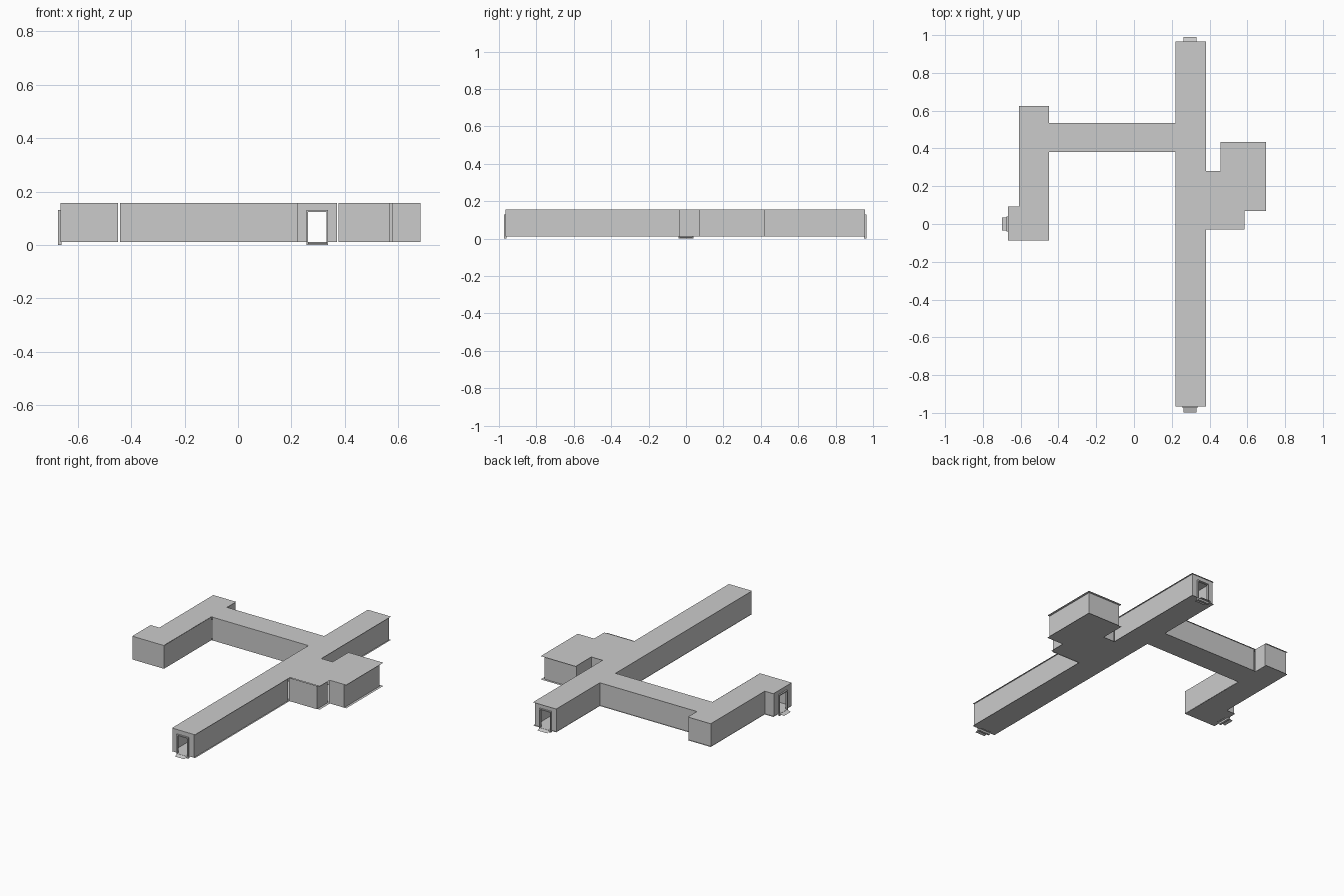
import bpy, bmesh
from mathutils import Matrix, Vector
from math import pi

cube = bpy.data.objects.get("Cube")
if cube:
    bpy.data.objects.remove(cube)

grey = bpy.data.materials.new("plain grey")
grey.use_nodes = True
colour = (0.6, 0.6, 0.6, 1)
grey.diffuse_color = colour
grey.node_tree.nodes["Principled BSDF"].inputs["Base Color"].default_value = colour

FLOOR, ROOF = 0.012, 0.157
DOOR_H, HALF = 0.13, 0.04


def finish(name, bm):
    mesh = bpy.data.meshes.new(name)
    bm.to_mesh(mesh)
    bm.free()
    mesh.materials.append(grey)
    obj = bpy.data.objects.new(name, mesh)
    bpy.context.scene.collection.objects.link(obj)
    return obj


def quad(bm, pts):
    return bm.faces.new([bm.verts.new(p) for p in pts])


def sheet(name, z, x0, y0, x1, y1, up):
    """Thin horizontal panel for a roof or floor."""
    bm = bmesh.new()
    pts = [(x0, y0, z), (x1, y0, z), (x1, y1, z), (x0, y1, z)]
    quad(bm, pts if up else pts[::-1])
    finish(name, bm)


def walls(name, *paths):
    """Upright panels along paths, outside on the right of travel."""
    bm = bmesh.new()
    for path in paths:
        for a, b in zip(path, path[1:]):
            quad(bm, [(*a, FLOOR), (*b, FLOOR), (*b, ROOF), (*a, ROOF)])
    finish(name, bm)


def box(bm, x0, x1, y0, y1, z0, z1):
    m = Matrix.Translation(((x0 + x1) / 2, (y0 + y1) / 2, (z0 + z1) / 2))
    m = m @ Matrix.Diagonal((x1 - x0, y1 - y0, z1 - z0, 1))
    bmesh.ops.create_cube(bm, size=1, matrix=m)


def doorway(name, x, y, turn, left, right):
    """End wall with a door hole, frame, sill and ramp; local -y is outside."""
    place = Matrix.Translation((x, y, 0)) @ Matrix.Rotation(turn, 4, 'Z')
    wall = bmesh.new()
    for a, b, low in ((left, -HALF, FLOOR), (-HALF, HALF, DOOR_H), (HALF, right, FLOOR)):
        quad(wall, [(a, 0, low), (b, 0, low), (b, 0, ROOF), (a, 0, ROOF)])
    frame = bmesh.new()
    for s in (-HALF, HALF - 0.006):
        box(frame, s, s + 0.006, -0.009, 0.004, 0.004, DOOR_H)
    box(frame, -HALF, HALF, -0.009, 0.004, DOOR_H - 0.006, DOOR_H)
    box(frame, -HALF, HALF, -0.009, 0.004, 0, FLOOR)
    ramp = bmesh.new()
    w = 0.034
    profile = [(-0.034, 0.004), (-0.009, 0.011), (0.004, 0.011), (0.025, 0.005)]
    for (ya, za), (yb, zb) in zip(profile, profile[1:]):
        quad(ramp, [(-w, ya, za), (w, ya, za), (w, yb, zb), (-w, yb, zb)])
    for part, bm in (("end_wall", wall), ("door_frame", frame), ("ramp", ramp)):
        bm.transform(place)
        finish(name + "_" + part, bm)


# Roof and floor panels of every wing
footprints = {
    "main_corridor": (0.22, -0.965, 0.38, 0.965),
    "annex_hall": (0.38, -0.03, 0.585, 0.28),
    "annex_room": (0.585, 0.07, 0.698, 0.435),
    "annex_back": (0.457, 0.28, 0.585, 0.435),
    "link_corridor": (-0.45, 0.38, 0.22, 0.535),
    "side_wing": (-0.608, -0.088, -0.45, 0.625),
    "entrance_lobby": (-0.668, -0.088, -0.608, 0.093),
}
for part, rect in footprints.items():
    sheet(part + "_roof", ROOF, *rect, True)
    sheet(part + "_floor", FLOOR, *rect, False)

# Side walls, left open where wings join
L, R, F, B = 0.223, 0.371, -0.965, 0.957
walls("main_corridor_walls",
      [(R, F), (R, -0.035)], [(R, 0.272), (R, B)],
      [(L, B), (L, 0.528)], [(L, 0.38), (L, F)])
walls("annex_walls",
      [(0.377, -0.035), (0.569, -0.035), (0.569, 0.07)],
      [(0.579, 0.07), (0.683, 0.07), (0.683, 0.42), (0.463, 0.42),
       (0.463, 0.272), (0.377, 0.272)])
walls("link_corridor_walls",
      [(-0.442, 0.38), (L, 0.38)], [(L, 0.528), (-0.442, 0.528)])
walls("side_wing_walls",
      [(-0.665, -0.088), (-0.449, -0.088), (-0.449, 0.38)],
      [(-0.449, 0.528), (-0.449, 0.617), (-0.605, 0.617),
       (-0.605, 0.085), (-0.665, 0.085)])

# Entrances
mid = 0.297
doorway("front", mid, F, 0, L - mid, R - mid)
doorway("back", mid, B, pi, mid - R, mid - L)
doorway("side", -0.665, 0, -pi / 2, -0.085, 0.088)
